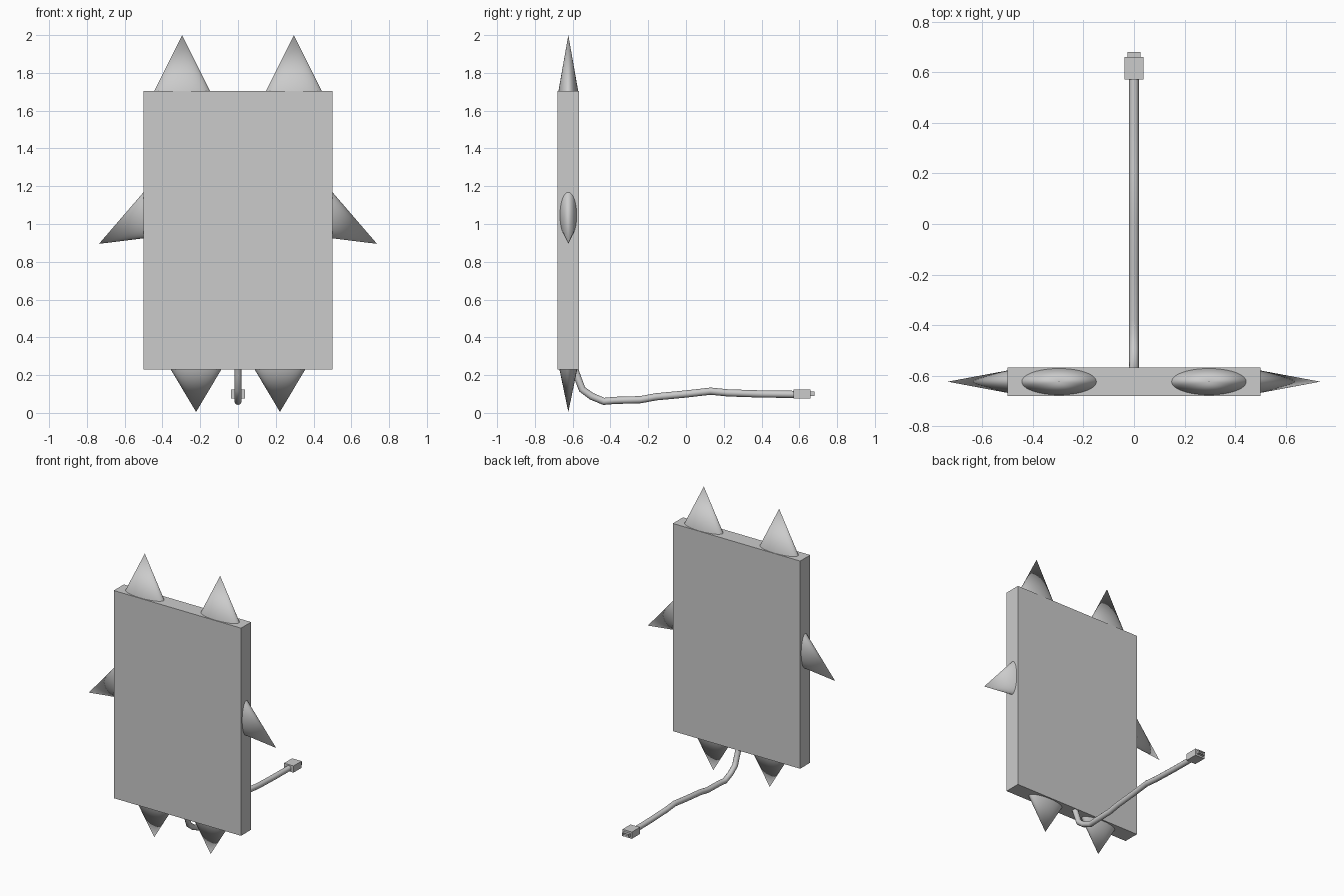
import bpy, bmesh, math
from mathutils import Matrix, Vector

if "Cube" in bpy.data.objects:
    bpy.data.objects.remove(bpy.data.objects["Cube"])

YC = -0.623  # centre plane of the slab


def finish(bm, name, smooth=False):
    bmesh.ops.recalc_face_normals(bm, faces=bm.faces)
    me = bpy.data.meshes.new(name)
    bm.to_mesh(me)
    bm.free()
    ob = bpy.data.objects.new(name, me)
    bpy.context.collection.objects.link(ob)
    if smooth:
        bpy.ops.object.select_all(action='DESELECT')
        bpy.context.view_layer.objects.active = ob
        ob.select_set(True)
        bpy.ops.object.shade_smooth_by_angle(angle=math.radians(40))
    return ob


def box(name, lo, hi, recess=None):
    lo, hi = Vector(lo), Vector(hi)
    bm = bmesh.new()
    bmesh.ops.create_cube(bm, size=1, matrix=Matrix.Translation((lo + hi) / 2) @ Matrix.Diagonal((*(hi - lo), 1)))
    if recess:  # hollow out the +y end
        bm.normal_update()
        end = max(bm.faces, key=lambda f: f.normal.y)
        bmesh.ops.inset_region(bm, faces=[end], thickness=recess)
        bmesh.ops.translate(bm, verts=end.verts, vec=(0, -0.015, 0))
    return finish(bm, name)


def spike(name, tip, axis, depth, rx, ry):
    """Flattened cone from tip back along axis; rx is in the slab plane, ry is its thickness."""
    z = Vector(axis).normalized()
    y = Vector((0, 1, 0))
    x = y.cross(z)
    rot = Matrix((x, y, z)).transposed().to_4x4()
    centre = Vector(tip) + z * depth / 2
    bm = bmesh.new()
    bmesh.ops.create_cone(bm, cap_ends=True, segments=48, radius1=0, radius2=1, depth=1,
                          matrix=Matrix.Translation(centre) @ rot @ Matrix.Diagonal((rx, ry, depth, 1)))
    bmesh.ops.remove_doubles(bm, verts=bm.verts, dist=1e-5)
    return finish(bm, name, True)


# Slab body
box("body", (-0.5, -0.68, 0.23), (0.5, -0.567, 1.705))

# Ears, arms and feet on both sides
for s, side in ((-1, "left"), (1, "right")):
    spike("ear_" + side, (s * 0.296, YC, 2.0), (0, 0, -1), 0.30, 0.15, 0.053)
    spike("foot_" + side, (s * 0.222, YC, 0.005), (0, 0, 1), 0.24, 0.143, 0.05)
    spike("arm_" + side, (s * 0.736, YC, 0.895), (-s * 0.882, 0, 0.471), 0.34, 0.131, 0.055)

# Cable tail
path = [(-0.605, 0.27), (-0.58, 0.205), (-0.55, 0.125), (-0.5, 0.088), (-0.435, 0.061), (-0.38, 0.066),
        (-0.24, 0.07), (-0.16, 0.085), (0.0, 0.1), (0.13, 0.115), (0.22, 0.106), (0.4, 0.1), (0.58, 0.098)]
cu = bpy.data.curves.new("tail_cable", 'CURVE')
cu.dimensions = '3D'
sp = cu.splines.new('POLY')
sp.points.add(len(path) - 1)
for p, (y, z) in zip(sp.points, path):
    p.co = (0, y, z, 1)
cu.bevel_depth = 0.019
cu.bevel_resolution = 4
cu.use_fill_caps = True
sp.use_smooth = True
bpy.context.collection.objects.link(bpy.data.objects.new("tail_cable", cu))

# Plug at the end of the tail
box("plug_housing", (-0.037, 0.57, 0.077), (0.037, 0.66, 0.125))
box("plug_shell", (-0.026, 0.655, 0.089), (0.026, 0.68, 0.112), recess=0.004)
